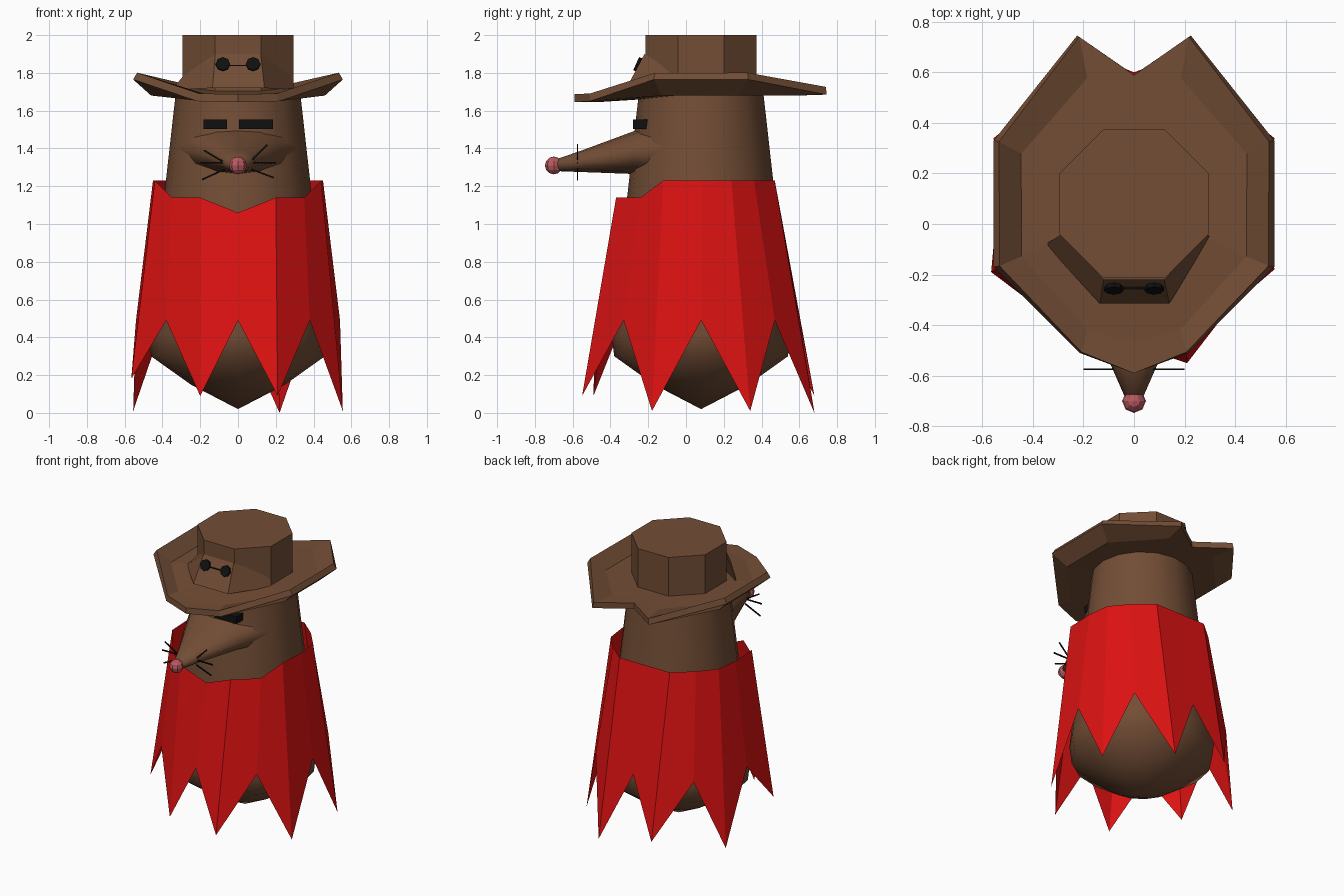
import bpy, math
from mathutils import Vector, Matrix

old = bpy.data.objects.get("Cube")
if old:
    bpy.data.objects.remove(old, do_unlink=True)

CY = 0.08  # depth of the body axis


def material(name, rgb):
    m = bpy.data.materials.new(name)
    m.use_nodes = True
    m.diffuse_color = (*rgb, 1)
    m.node_tree.nodes["Principled BSDF"].inputs["Base Color"].default_value = (*rgb, 1)
    return m


brown = material("brown", (0.17, 0.075, 0.036))
red = material("red", (0.72, 0.006, 0.006))
pink = material("nose pink", (0.48, 0.1, 0.115))
black = material("black", (0.005, 0.005, 0.005))


def build(name, verts, faces, mat, smooth=None):
    me = bpy.data.meshes.new(name)
    me.from_pydata([tuple(v) for v in verts], [], faces)
    me.update()
    ob = bpy.data.objects.new(name, me)
    bpy.context.collection.objects.link(ob)
    me.materials.append(mat)
    if smooth:
        bpy.ops.object.select_all(action='DESELECT')
        ob.select_set(True)
        bpy.context.view_layer.objects.active = ob
        bpy.ops.object.shade_smooth_by_angle(angle=math.radians(smooth))
    return ob


def loft(name, rings, mat, smooth=None, start=None, end=None):
    """Skin a list of equal rings; optional points close the ends."""
    n = len(rings[0])
    verts = [p for r in rings for p in r]
    faces = []
    for k in range(len(rings) - 1):
        for i in range(n):
            j = (i + 1) % n
            faces.append((k * n + i, k * n + j, k * n + n + j, k * n + n + i))
    if start:
        verts.append(start)
        faces += [((i + 1) % n, i, len(verts) - 1) for i in range(n)]
    if end:
        verts.append(end)
        base = (len(rings) - 1) * n
        faces += [(base + i, base + (i + 1) % n, len(verts) - 1) for i in range(n)]
    return build(name, verts, faces, mat, smooth)


def both_sides(half):
    """Complete a front-to-back half outline across x = 0."""
    return half + [(-x, y, z) for x, y, z in reversed(half[1:-1])]


def circle(r, z, n=16, turn=0.0):
    return [(r * math.cos(2 * math.pi * i / n + turn),
             CY + r * math.sin(2 * math.pi * i / n + turn), z) for i in range(n)]


def box(name, centre, size, mat, rot=None):
    m = Matrix.Translation(centre) @ (rot or Matrix())
    corners = [m @ Vector((sx * size[0] / 2, sy * size[1] / 2, sz * size[2] / 2))
               for sx in (-1, 1) for sy in (-1, 1) for sz in (-1, 1)]
    faces = [(0, 1, 3, 2), (4, 6, 7, 5), (0, 4, 5, 1), (2, 3, 7, 6), (0, 2, 6, 4), (1, 5, 7, 3)]
    return build(name, corners, faces, mat)


# Body with a shallow conical underside
profile = [(0.25, 0.15), (0.46, 0.3), (0.475, 0.42), (0.385, 1.2), (0.33, 1.69)]
loft("body", [circle(r, z) for r, z in profile], brown, 60,
     start=(0, CY, 0.02), end=(0, CY, 1.69))

# Snout tapering from the face to the nose
snout = []
for y, w, low, high in [(-0.1, 0.31, 1.24, 1.56), (-0.28, 0.225, 1.265, 1.49),
                        (-0.55, 0.095, 1.275, 1.39), (-0.68, 0.038, 1.28, 1.345)]:
    mid, h = (low + high) / 2, (high - low) / 2
    snout.append([(w * math.cos(a * math.pi / 6), y, mid + h * math.sin(a * math.pi / 6))
                  for a in range(12)])
loft("snout", snout, brown, 60, end=(0, -0.69, 1.31))

# Faceted nose
bpy.ops.mesh.primitive_uv_sphere_add(segments=8, ring_count=6, radius=0.047,
                                     location=(0, -0.7, 1.31))
nose = bpy.context.object
nose.name = "nose"
nose.data.materials.append(pink)

# Eye bars
box("left_eye", (0.095, -0.24, 1.527), (0.18, 0.08, 0.05), black)
box("right_eye", (-0.12, -0.24, 1.527), (0.125, 0.08, 0.05), black)

# Whiskers
for side, x0, z0, x1, z1 in [(-1, 0.08, 1.33, 0.18, 1.39), (-1, 0.06, 1.325, 0.2, 1.325),
                             (-1, 0.07, 1.29, 0.19, 1.235), (1, 0.07, 1.335, 0.155, 1.42),
                             (1, 0.06, 1.325, 0.2, 1.325), (1, 0.07, 1.29, 0.19, 1.245)]:
    d = Vector((side * (x1 - x0), 0, z1 - z0))
    turn = Matrix.Rotation(-math.atan2(d.z, d.x), 4, 'Y')
    box("left_whisker" if side > 0 else "right_whisker",
        (side * (x0 + x1) / 2, -0.575, (z0 + z1) / 2), (d.length, 0.006, 0.009), black, turn)

# Cape: straight pleats ending in a zigzag hem
collar = both_sides([(0, -0.36, 1.06), (0.2, -0.37, 1.14), (0.35, -0.24, 1.14),
                     (0.44, -0.12, 1.23), (0.45, CY, 1.23), (0.43, 0.24, 1.23),
                     (0.33, 0.36, 1.23), (0.2, 0.47, 1.23), (0, 0.47, 1.23)])
hem = both_sides([(0, -0.48, 0.49), (0.21, -0.55, 0.09), (0.38, -0.33, 0.49),
                  (0.555, -0.18, 0.01), (0.54, CY, 0.49), (0.555, 0.34, 0.01),
                  (0.39, 0.47, 0.49), (0.22, 0.68, 0.0), (0, 0.6, 0.49)])
hem[9] = (-0.2, 0.68, 0.09)
hem[13] = (-0.565, -0.19, 0.18)
hem[15] = (-0.2, -0.49, 0.09)
loft("cape", [hem, collar], red)

# Hat brim: flat middle, upturned sides, notched back
rim = both_sides([(0, -0.59, 1.645), (0.215, -0.51, 1.65), (0.555, -0.17, 1.765),
                  (0.555, 0.33, 1.765), (0.225, 0.745, 1.685), (0, 0.59, 1.68)])
fold = both_sides([(0, -0.47, 1.645), (0.19, -0.42, 1.65), (0.46, -0.13, 1.68),
                   (0.46, 0.28, 1.68), (0.19, 0.58, 1.68), (0, 0.5, 1.68)])
brim = loft("hat_brim", [rim, fold], brown, end=(0, CY, 1.68))
thick = brim.modifiers.new("thickness", 'SOLIDIFY')
thick.thickness = 0.042
thick.offset = 1

# Hat crown
loft("hat_crown", [circle(0.318, z, 8, math.pi / 8) for z in (1.69, 2.0)], brown,
     end=(0, CY, 2.0))

# Flared front of the crown
upper = [(-0.285, -0.04, 1.79), (-0.12, -0.22, 1.9), (0.12, -0.22, 1.9), (0.285, -0.04, 1.79)]
lower = [(-0.35, -0.08, 1.71), (-0.135, -0.315, 1.72), (0.14, -0.315, 1.72), (0.3, -0.05, 1.71)]
build("hat_front_flare", lower + upper,
      [(i, i + 1, i + 5, i + 4) for i in range(3)], brown)

# Dark round studs and the thin bar joining them
tilt = Matrix.Rotation(math.radians(66), 4, 'X')
for side, label in ((-1, "right"), (1, "left")):
    bpy.ops.mesh.primitive_cylinder_add(vertices=8, radius=0.038, depth=0.03,
                                        location=(side * 0.08, -0.25, 1.843),
                                        rotation=tilt.to_euler())
    stud = bpy.context.object
    stud.name = label + "_hat_stud"
    stud.data.materials.append(black)
box("stud_bar", (0, -0.252, 1.84), (0.1, 0.012, 0.006), black)
